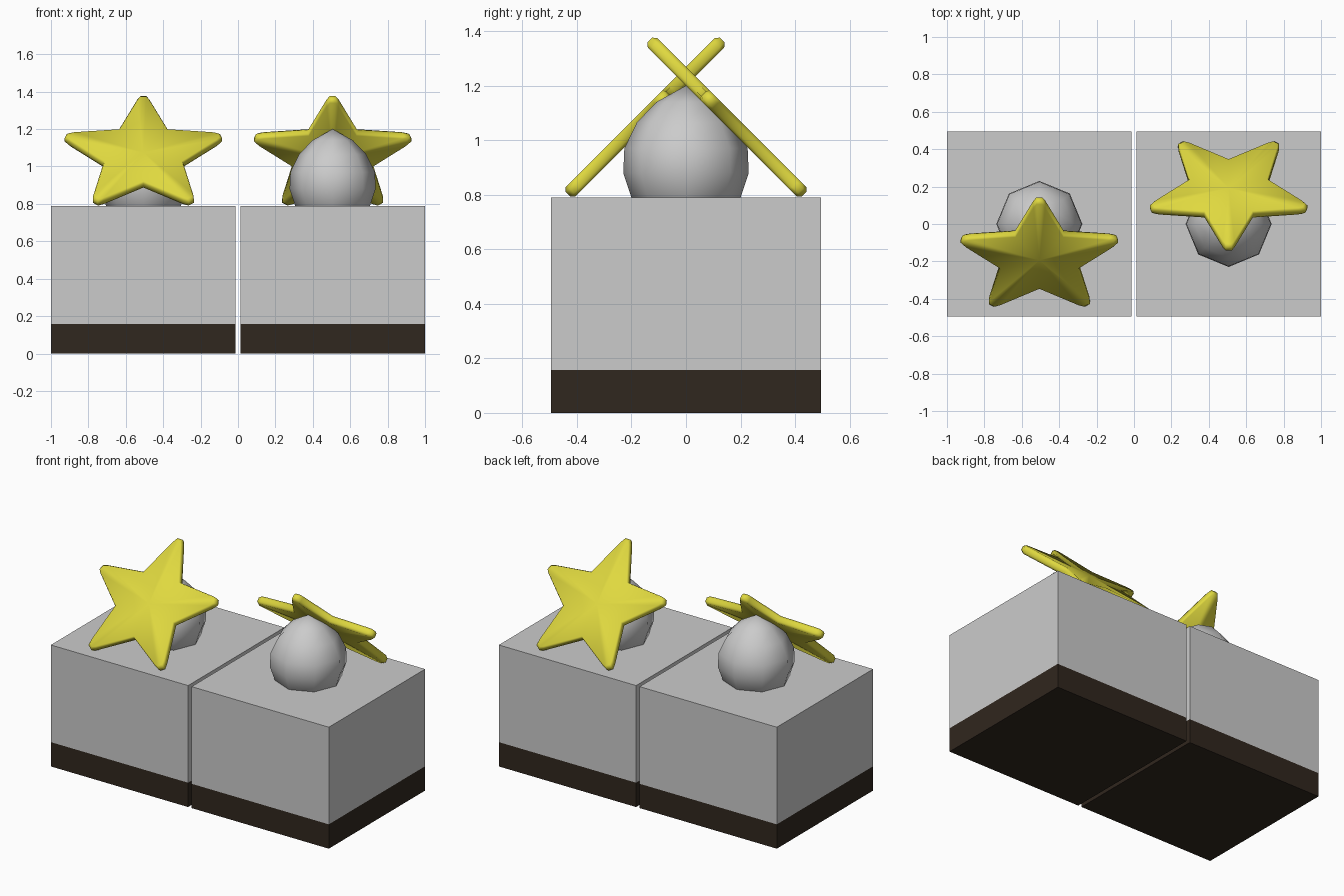
import bpy, bmesh, math
from mathutils import Matrix

if "Cube" in bpy.data.objects:
    bpy.data.objects.remove(bpy.data.objects["Cube"])


def material(name, rgb):
    m = bpy.data.materials.new(name)
    m.diffuse_color = (*rgb, 1)
    m.use_nodes = True
    m.node_tree.nodes["Principled BSDF"].inputs["Base Color"].default_value = m.diffuse_color
    return m


YELLOW = material("yellow", (0.74, 0.69, 0.05))
DARK = material("dark_brown", (0.03, 0.02, 0.013))


def finish(bm, name, mat=None, smooth=False, matrix=None):
    bmesh.ops.recalc_face_normals(bm, faces=bm.faces)
    if matrix:
        bm.transform(matrix)
    for f in bm.faces:
        f.smooth = smooth
    me = bpy.data.meshes.new(name)
    bm.to_mesh(me)
    bm.free()
    if mat:
        me.materials.append(mat)
    ob = bpy.data.objects.new(name, me)
    bpy.context.collection.objects.link(ob)
    return ob


def box(name, x0, x1, z0, z1, turn, mat=None):
    bm = bmesh.new()
    bmesh.ops.create_cube(bm, size=1)
    bm.transform(Matrix.Translation(((x0 + x1) / 2, 0, (z0 + z1) / 2))
                 @ Matrix.Diagonal((x1 - x0, 0.99, z1 - z0, 1)))
    return finish(bm, name, mat, False, turn)


def skin(rings, bottom, top):
    """Join equal-length rings of points, closed by a fan at each end."""
    bm = bmesh.new()
    vs = [[bm.verts.new(p) for p in r] for r in rings]
    n = len(vs[0])
    ends = [(bm.verts.new(bottom), vs[0]), (bm.verts.new(top), vs[-1])]
    for i in range(n):
        j = (i + 1) % n
        for a, b in zip(vs, vs[1:]):
            bm.faces.new((a[i], a[j], b[j], b[i]))
        for c, r in ends:
            bm.faces.new((c, r[i], r[j]))
    return bm


def ball(name, matrix):
    # eight-sided pointed dome
    profile = [(0.14, 0.72), (0.2, 0.79), (0.23, 0.88), (0.226, 0.97),
               (0.18, 1.065), (0.108, 1.14)]
    rings = [[(r * math.cos(k * math.pi / 4), r * math.sin(k * math.pi / 4), z)
              for k in range(8)] for r, z in profile]
    return finish(skin(rings, (0, 0, 0.69), (0, 0, 1.2)), name, None, True, matrix)


def star(name, matrix):
    # five blunt-tipped arms, rounded rim
    outline = []
    for k in range(5):
        a = math.pi / 2 + k * math.tau / 5
        for r, w in ((0.412, -0.032), (0.437, -0.016), (0.437, 0.016), (0.412, 0.032)):
            outline.append((r * math.cos(a) - w * math.sin(a),
                            r * math.sin(a) + w * math.cos(a)))
        b = a + math.pi / 5
        outline.append((0.224 * math.cos(b), 0.224 * math.sin(b)))
    h = 0.025
    rings = [[(x * s, y * s, z) for x, y in outline]
             for s, z in ((0.965, -h), (1, -0.5 * h), (1, 0.5 * h), (0.965, h))]
    return finish(skin(rings, (0, 0, -h), (0, 0, h)), name, YELLOW, True, matrix)


# The second half is the first turned half way round the vertical axis
for side, angle in (("left", 0), ("right", math.pi)):
    turn = Matrix.Rotation(angle, 4, 'Z')
    box(side + "_base", -1, -0.0125, 0, 0.158, turn, DARK)
    box(side + "_block", -1, -0.0125, 0.158, 0.79, turn)
    ball(side + "_dome", turn @ Matrix.Translation((-0.506, 0, 0)))
    star(side + "_star", turn @ Matrix.Translation((-0.506, -0.176, 1.058))
         @ Matrix.Rotation(math.radians(45), 4, 'X'))
